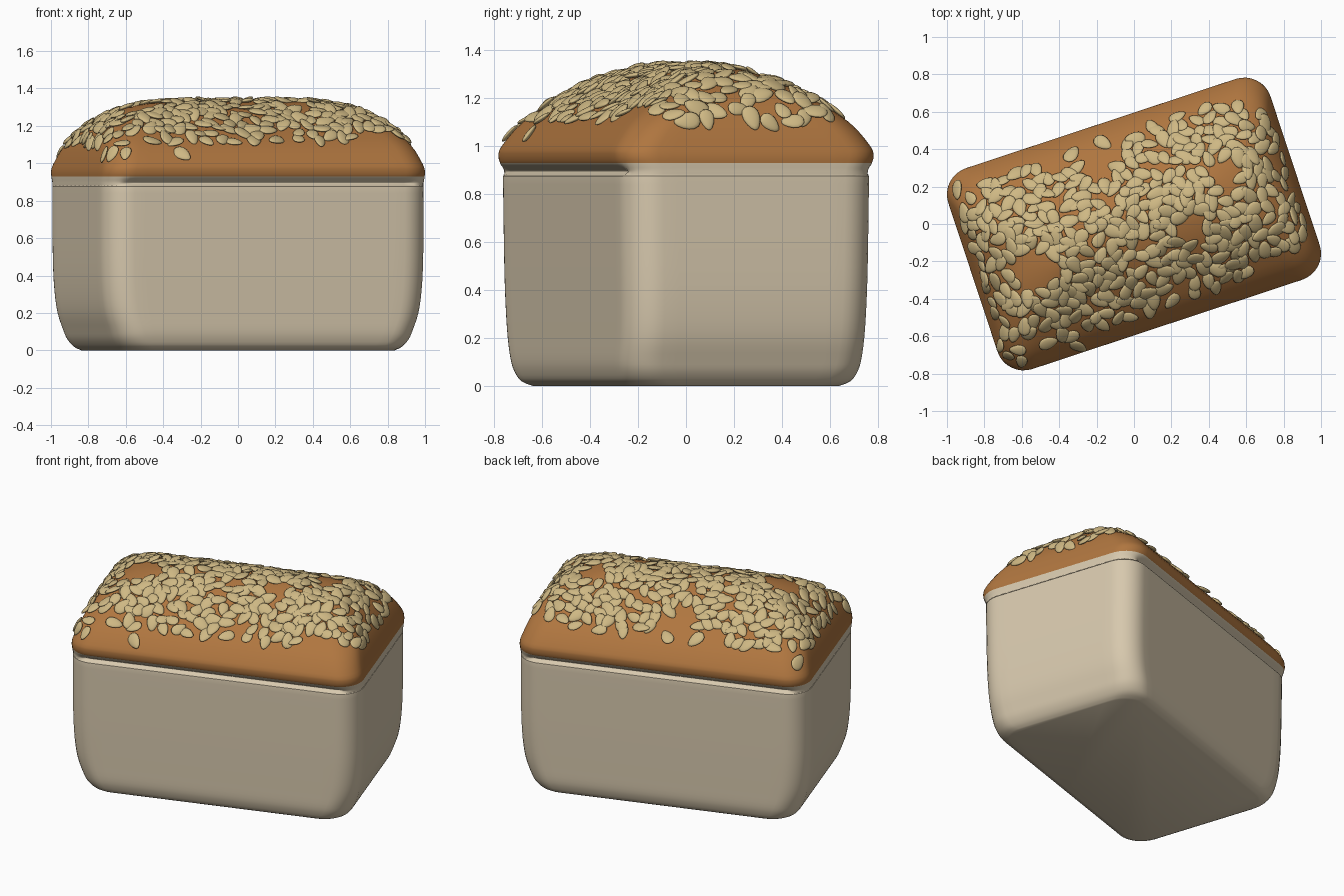
import bpy, bmesh, math, random
from mathutils import Vector, Matrix, Euler
from mathutils.bvhtree import BVHTree

random.seed(7)
cube = bpy.data.objects.get("Cube")
if cube:
    bpy.data.objects.remove(cube, do_unlink=True)
TURN = Matrix.Rotation(math.radians(18.3), 4, 'Z')


def material(name, rgb):
    m = bpy.data.materials.new(name)
    m.use_nodes = True
    m.diffuse_color = (*rgb, 1)
    bsdf = m.node_tree.nodes["Principled BSDF"]
    bsdf.inputs["Base Color"].default_value = (*rgb, 1)
    bsdf.inputs["Roughness"].default_value = 0.7
    return m


crumb = material("pale_bread", (0.68, 0.58, 0.42))
crust = material("brown_crust", (0.43, 0.18, 0.05))
seed_mat = material("seed_tan", (0.62, 0.48, 0.23))


def add_object(name, mesh, mats):
    for m in mats:
        mesh.materials.append(m)
    obj = bpy.data.objects.new(name, mesh)
    bpy.context.collection.objects.link(obj)
    obj.matrix_world = TURN
    mesh.shade_smooth()


def catmull(a, b, c, d, t):
    return [0.5 * (2*q + (r-p)*t + (2*p-5*q+4*r-s)*t*t + (3*q-p-3*r+s)*t**3)
            for p, q, r, s in zip(a, b, c, d)]


def rounded_rect(hu, hv, r):
    """Outline points with subdivided edges and rounded corners."""
    pts = []
    r = min(r, hv * 0.9, hu * 0.9)
    corners = [(1, 1), (-1, 1), (-1, -1), (1, -1)]
    for k, (sx, sy) in enumerate(corners):
        centre = Vector((sx * (hu - r), sy * (hv - r)))
        for i in range(9):
            a = math.pi / 2 * (k + i / 8)
            pts.append(centre + r * Vector((math.cos(a), math.sin(a))))
        nx, ny = corners[(k + 1) % 4]
        nxt = Vector((nx * (hu - r), ny * (hv - r)))
        a = math.pi / 2 * (k + 1)
        off = r * Vector((math.cos(a), math.sin(a)))
        n = 24 if k % 2 == 0 else 12
        for i in range(1, n):
            pts.append(centre.lerp(nxt, i / n) + off)
    return pts


# Loaf: rows of height, half length, half width, side crease depth
rows = [
    (0.0, .77, .46, 0), (.02, .80, .50, 0), (.06, .83, .52, 0), (.11, .85, .53, 0),
    (.2, .88, .533, 0), (.32, .897, .536, 0), (.5, .905, .54, 0), (.84, .906, .545, 0),
    (.875, .906, .545, .002), (.892, .906, .545, .026), (.905, .906, .548, .018),
    (.93, .907, .558, 0), (.96, .906, .565, 0), (1.0, .895, .555, 0),
    (1.1, .855, .475, 0), (1.2, .78, .335, 0), (1.28, .66, .2, 0),
    (1.32, .5, .09, 0), (1.332, .3, .02, 0)]
STEPS = 3
profile = []
for i in range(len(rows) - 1):
    a, d = rows[max(i - 1, 0)], rows[min(i + 2, len(rows) - 1)]
    profile += [catmull(a, rows[i], rows[i + 1], d, s / STEPS) for s in range(STEPS)]
profile.append(rows[-1])

bm = bmesh.new()
rings = []
for z, hu, hv, crease in profile:
    ring = []
    for u, v in rounded_rect(hu, hv, 0.145):
        fade = max(0, min(1, (0.83 - abs(u)) / 0.04))
        if abs(v) > hv * 0.8:
            v -= math.copysign(max(crease, 0) * fade, v)
        ring.append(bm.verts.new((u, v, z)))
    rings.append(ring)
for lo, hi in zip(rings, rings[1:]):
    n = len(lo)
    for j in range(n):
        bm.faces.new((lo[j], lo[(j + 1) % n], hi[(j + 1) % n], hi[j]))
bm.faces.new(rings[0][::-1])
bm.faces.new(rings[-1])
# Crust colour above the rim
for f in bm.faces:
    f.material_index = int(f.calc_center_median().z > 0.93)
bm.normal_update()
surface = BVHTree.FromBMesh(bm)
loaf_mesh = bpy.data.meshes.new("bread_loaf")
bm.to_mesh(loaf_mesh)
bm.free()
add_object("bread_loaf", loaf_mesh, [crumb, crust])

# Seed positions: scattered over the dome, leaving a few bare patches
BARE = [(-.2, .32, .1), (-.13, .12, .06), (-.53, -.25, .12), (-.72, .36, .06),
        (.3, -.03, .08), (.05, -.1, .06), (.47, .26, .09), (-.42, .1, .05)]
LOOSE = [(-.3, -.65), (-.94, .18), (-.67, -.7), (-.6, -.73), (-.71, -.65), (-.62, -.67)]
inverse = TURN.inverted()
spots = [(inverse @ Vector((x, y, 0))).to_tuple()[:2] for x, y in LOOSE]
for _ in range(3000):
    u, v = random.uniform(-.86, .86), random.uniform(-.47, .47)
    w = TURN @ Vector((u, v, 0))
    if (abs(u) / .87) ** 6 + (abs(v) / .47) ** 6 > 1:
        continue
    if any(math.hypot(w.x - x, w.y - y) < r for x, y, r in BARE):
        continue
    if abs(v) > 0.38 and random.random() < 0.7:
        continue
    if all((u - a) ** 2 + (v - b) ** 2 > 0.002 for a, b in spots):
        spots.append((u, v))

# One flat oval seed, wider at one end
bm = bmesh.new()
bmesh.ops.create_uvsphere(bm, u_segments=14, v_segments=8, radius=1)
bm.verts.index_update()
seed_points = [Vector((p.co.x * .052, p.co.y * .034 * (1 - 0.28 * p.co.x), p.co.z * .011))
               for p in bm.verts]
seed_faces = [[p.index for p in f.verts] for f in bm.faces]
bm.free()

# Copies of the seed laid along the crust
points, faces = [], []
for u, v in spots:
    hit, normal, _, _ = surface.ray_cast(Vector((u, v, 3)), Vector((0, 0, -1)))
    if hit is None:
        continue
    tilt = Euler((random.uniform(-.25, .25), random.uniform(-.25, .25),
                  random.uniform(0, math.tau))).to_matrix()
    place = normal.to_track_quat('Z', 'Y').to_matrix() @ tilt * random.uniform(0.88, 1.12)
    base = len(points)
    points += [hit + normal * 0.008 + place @ p for p in seed_points]
    faces += [[base + i for i in f] for f in seed_faces]
seed_mesh = bpy.data.meshes.new("seed_topping")
seed_mesh.from_pydata(points, [], faces)
add_object("seed_topping", seed_mesh, [seed_mat])
